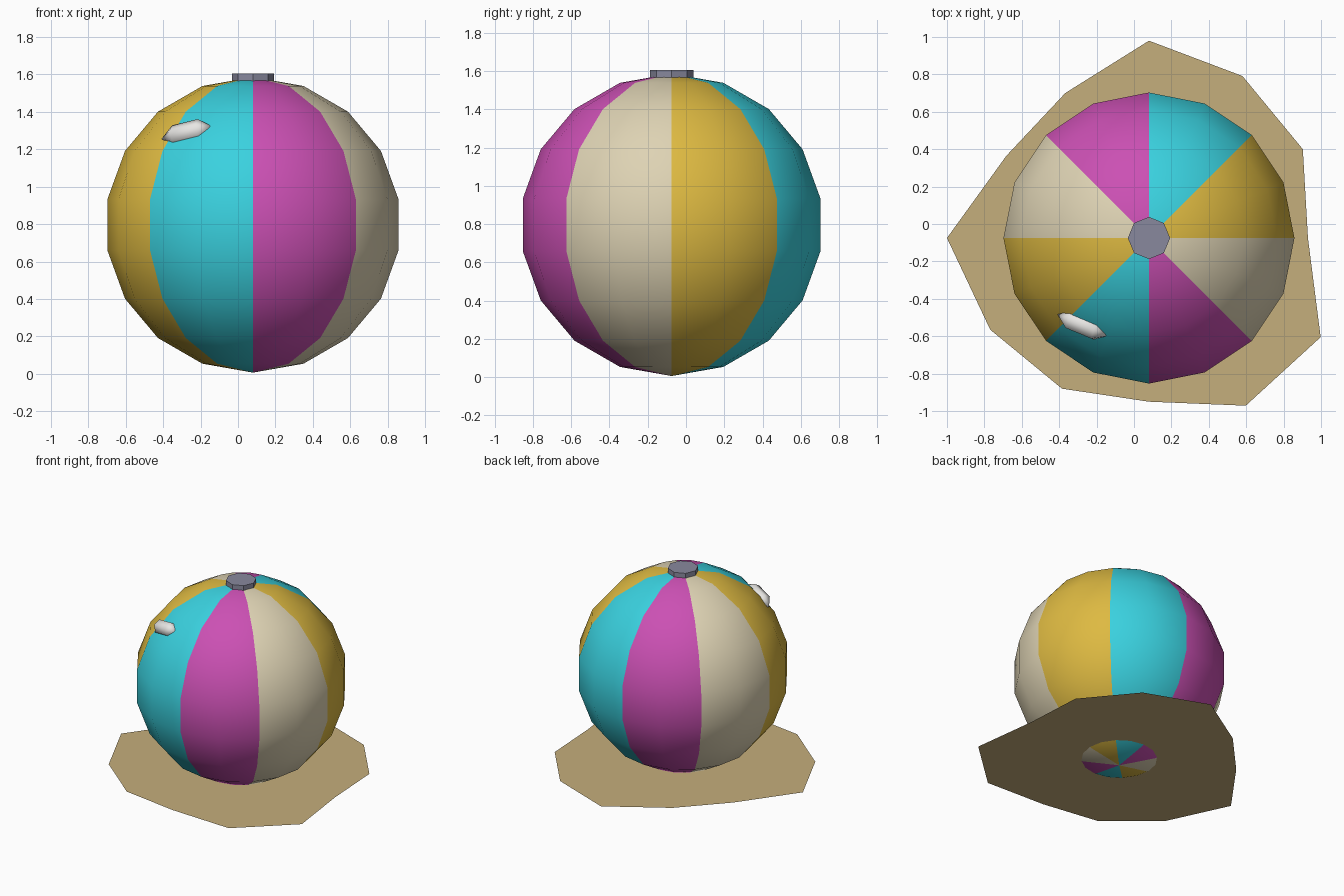
import bpy, bmesh, math
from mathutils import Vector, Matrix

if "Cube" in bpy.data.objects:
    bpy.data.objects.remove(bpy.data.objects["Cube"], do_unlink=True)

CENTRE = Vector((0.08, -0.075, 0.796))
RADIUS = 0.79


def material(name, rgb):
    m = bpy.data.materials.new(name)
    m.use_nodes = True
    m.diffuse_color = (*rgb, 1)
    m.node_tree.nodes["Principled BSDF"].inputs["Base Color"].default_value = (*rgb, 1)
    return m


def make_object(name, bm, mats, smooth=False):
    mesh = bpy.data.meshes.new(name)
    for f in bm.faces:
        f.smooth = smooth
    bm.to_mesh(mesh)
    bm.free()
    for m in mats:
        mesh.materials.append(m)
    obj = bpy.data.objects.new(name, mesh)
    bpy.context.collection.objects.link(obj)
    return obj


gold = material("gold", (0.73, 0.49, 0.054))
cyan = material("cyan", (0.042, 0.64, 0.74))
magenta = material("magenta", (0.60, 0.08, 0.455))
cream = material("cream", (0.73, 0.65, 0.455))
sand = material("sand", (0.56, 0.425, 0.20))
grey = material("blue grey", (0.25, 0.25, 0.34))
white = material("off white", (0.80, 0.79, 0.77))

# Beach ball: eight wedges repeating four colours
bm = bmesh.new()
bmesh.ops.create_uvsphere(bm, u_segments=16, v_segments=9, radius=RADIUS)
for f in bm.faces:
    c = f.calc_center_median()
    f.material_index = int((math.atan2(c.y, c.x) % math.tau) / (math.pi / 4)) % 4
ball = make_object("ball", bm, [gold, cyan, magenta, cream], smooth=True)
ball.location = CENTRE

# Octagonal cap on the top pole
bm = bmesh.new()
bmesh.ops.create_cone(bm, cap_ends=True, segments=8, radius1=0.113, radius2=0.113, depth=0.04)
bmesh.ops.rotate(bm, verts=bm.verts, matrix=Matrix.Rotation(math.pi / 4, 3, "Z"))
cap = make_object("top_cap", bm, [grey])
cap.location = (CENTRE.x, CENTRE.y, 1.585)

# Valve: a stretched low-poly spheroid half sunk in the ball
bm = bmesh.new()
bmesh.ops.create_uvsphere(bm, u_segments=6, v_segments=3, radius=1)
bmesh.ops.scale(bm, verts=bm.verts, vec=(0.067, 0.067, 0.152))
valve = make_object("valve", bm, [white], smooth=True)
valve.location = (-0.272, -0.54, 1.288)
valve.rotation_euler = Vector((0.145, -0.06, 0.035)).to_track_quat("Z", "Y").to_euler()

# Sand patch: flat, irregular twelve-sided sheet around the ball
spokes = [0.85, 0.95, 1.0, 1.055, 0.895, 0.88, 1.08, 0.98, 0.93, 0.875, 1.035, 1.06]
bm = bmesh.new()
ring = []
for i, r in enumerate(spokes):
    a = i * math.tau / len(spokes)
    ring.append(bm.verts.new((r * math.cos(a), r * math.sin(a), 0)))
bm.faces.new(ring)
patch = make_object("sand_patch", bm, [sand])
patch.location = (CENTRE.x, CENTRE.y, 0.06)
